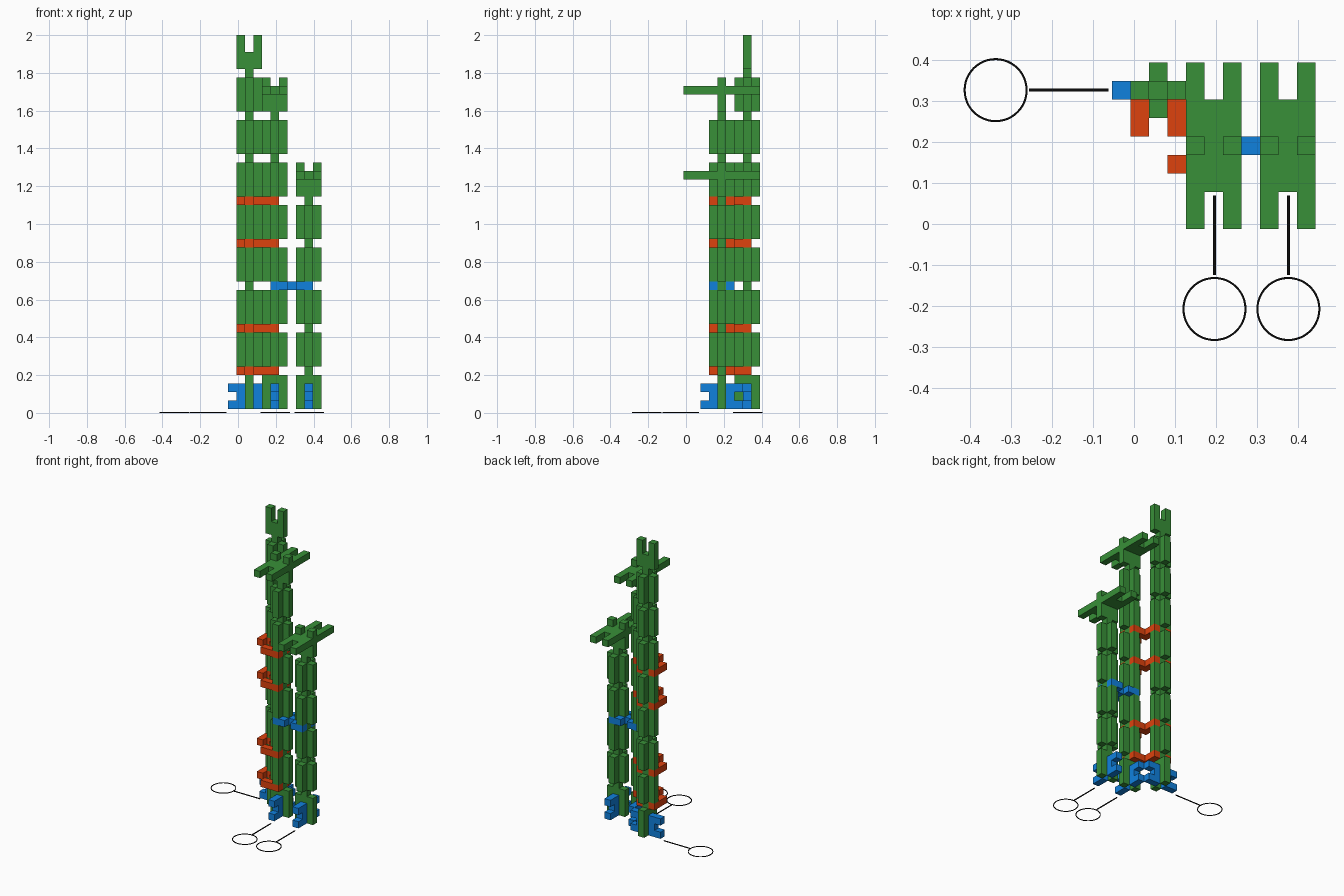
import bpy, bmesh
from mathutils import Vector

if "Cube" in bpy.data.objects:
    bpy.data.objects.remove(bpy.data.objects["Cube"])

U = 0.045                                # one grid cell
ORIGIN = Vector((0.037, 0.303, 0.02))    # low corner of cell (0, 0, 0)
X, Y, Z = Vector((1, 0, 0)), Vector((0, 1, 0)), Vector((0, 0, 1))


def material(name, rgb):
    m = bpy.data.materials.new(name)
    m.diffuse_color = (*rgb, 1)
    m.use_nodes = True
    m.node_tree.nodes["Principled BSDF"].inputs["Base Color"].default_value = m.diffuse_color
    return m


GREEN = material("green", (0.04, 0.28, 0.04))
ORANGE = material("orange", (0.73, 0.054, 0.004))
BLUE = material("blue", (0.005, 0.22, 0.73))
BLACK = material("black", (0.003, 0.003, 0.003))


def finish(name, bm, mat):
    bmesh.ops.recalc_face_normals(bm, faces=bm.faces[:])
    me = bpy.data.meshes.new(name)
    bm.to_mesh(me)
    bm.free()
    me.materials.append(mat)
    ob = bpy.data.objects.new(name, me)
    bpy.context.collection.objects.link(ob)


def plate(name, pts, along, across, centre, mat):
    """Extrude an outline one cell thick about a cell centre."""
    n = along.cross(across)
    c = Vector(centre) + Vector((0.5, 0.5, 0.5)) - n * 0.5
    bm = bmesh.new()
    face = bm.faces.new([bm.verts.new(ORIGIN + U * (c + along * a + across * b))
                         for a, b in pts])
    ext = bmesh.ops.extrude_face_region(bm, geom=[face], use_keep_orig=True)
    moved = [v for v in ext["geom"] if isinstance(v, bmesh.types.BMVert)]
    bmesh.ops.translate(bm, verts=moved, vec=n * U)
    finish(name, bm, mat)


def notched(length, slot):
    """Three-wide plate with end slots and a one-cell waist."""
    h = length / 2
    q = [(h - slot, .5), (h, .5), (h, 1.5), (.5, 1.5), (.5, .5)]
    top = q + [(-a, b) for a, b in reversed(q)]
    return top + [(a, -b) for a, b in reversed(top)]


LONG, SHORT = notched(9, 2), notched(5, 1)

# Corner link: two small forks at right angles sharing one corner
CORNER = [(-1, 1), (-1, -2), (0, -2), (0, -1), (1, -1), (1, -2), (2, -2), (2, -3),
          (1, -3), (1, -4), (4, -4), (4, -3), (3, -3), (3, -2), (4, -2), (4, -1),
          (2, -1), (2, 1), (1, 1), (1, 0), (0, 0), (0, 1)]
CORNER = [(a - .5, b - .5) for a, b in CORNER]

# Columns: cell position, number of upright plates, first plate axis, flat cap row
columns = [("right", 7, -3, 5, X, 27), ("middle", 3, -3, 7, X, 37), ("left", 0, 0, 8, Y, None)]
for name, cx, cy, count, first, cap in columns:
    other = Y if first == X else X
    for i in range(count):
        plate(f"{name}_column_plate_{i + 1}", LONG, Z, other if i % 2 else first,
              (cx, cy, 5 * i + 4), GREEN)
    plate(f"{name}_column_foot", SHORT, other, Z, (cx, cy, 1), BLUE)
    if cap:
        plate(f"{name}_column_cap", LONG, Y, X, (cx, cy, cap), GREEN)

# Links tying the columns together
for i, row in enumerate((4, 9, 19, 24)):
    plate(f"corner_link_{i + 1}", CORNER, X, Y, (0, 0, row), ORANGE)
plate("straight_link", SHORT, X, Y, (5, -3, 14), BLUE)


# Floor markers: thin ring and leader line for each column
T = 0.004


def ring(name, x, y, r=0.078, w=0.005, n=48):
    bm = bmesh.new()
    outer = bmesh.ops.create_circle(bm, segments=n, radius=r)["verts"]
    inner = bmesh.ops.create_circle(bm, segments=n, radius=r - w)["verts"]
    for i in range(n):
        j = (i + 1) % n
        bm.faces.new((outer[i], outer[j], inner[j], inner[i]))
    ext = bmesh.ops.extrude_face_region(bm, geom=bm.faces[:], use_keep_orig=True)
    bmesh.ops.translate(bm, vec=(0, 0, T),
                        verts=[v for v in ext["geom"] if isinstance(v, bmesh.types.BMVert)])
    bmesh.ops.translate(bm, vec=(x, y, 0), verts=bm.verts[:])
    finish(name, bm, BLACK)


def bar(name, x, y, sx, sy):
    bm = bmesh.new()
    bmesh.ops.create_cube(bm, size=1)
    for v in bm.verts:
        v.co = Vector((x + v.co.x * sx, y + v.co.y * sy, (v.co.z + .5) * T))
    finish(name, bm, BLACK)


ring("left_marker_ring", -0.337, 0.326)
bar("left_marker_line", -0.159, 0.326, 0.194, 0.007)
for name, x in (("middle", 0.196), ("right", 0.376)):
    ring(f"{name}_marker_ring", x, -0.207)
    bar(f"{name}_marker_line", x, -0.027, 0.007, 0.194)
